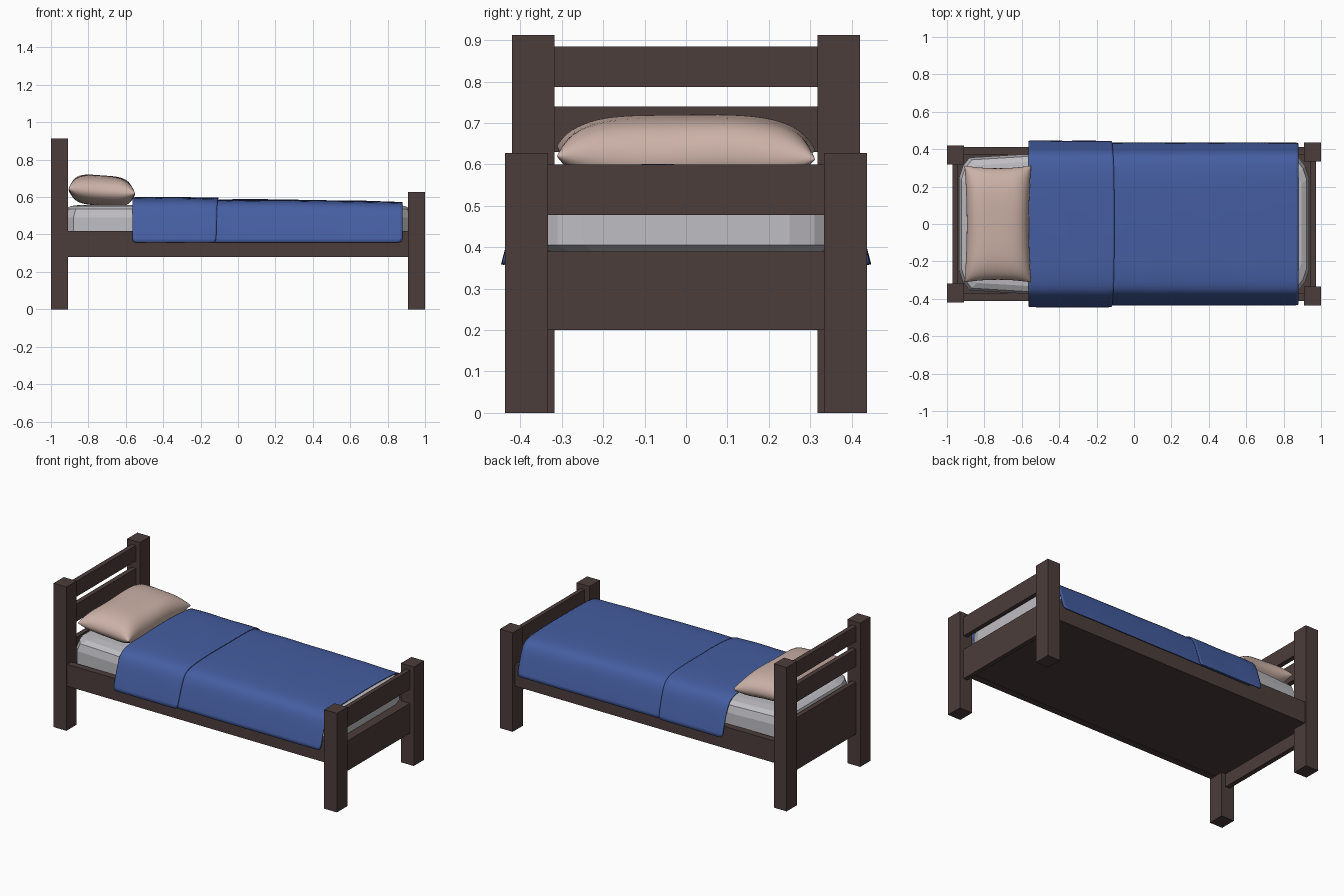
import bpy, bmesh, math

if "Cube" in bpy.data.objects:
    bpy.data.objects.remove(bpy.data.objects["Cube"])


def material(name, rgb):
    m = bpy.data.materials.new(name)
    m.diffuse_color = (*rgb, 1)
    m.use_nodes = True
    m.node_tree.nodes["Principled BSDF"].inputs["Base Color"].default_value = m.diffuse_color
    return m


WOOD = material("dark_wood", (0.072, 0.047, 0.044))
BLUE = material("blue_cloth", (0.06, 0.112, 0.36))
PINK = material("beige_pink_cloth", (0.60, 0.44, 0.385))
GREY = material("mattress_grey", (0.52, 0.51, 0.54))


def finish(name, bm, mat):
    bmesh.ops.recalc_face_normals(bm, faces=bm.faces)
    me = bpy.data.meshes.new(name)
    bm.to_mesh(me)
    bm.free()
    me.materials.append(mat)
    ob = bpy.data.objects.new(name, me)
    bpy.context.collection.objects.link(ob)
    return ob


def smooth(ob, deg=50):
    bpy.ops.object.select_all(action='DESELECT')
    ob.select_set(True)
    bpy.context.view_layer.objects.active = ob
    bpy.ops.object.shade_smooth_by_angle(angle=math.radians(deg))


def box(name, x, y, z, mat=WOOD):
    bm = bmesh.new()
    bmesh.ops.create_cube(bm, size=1)
    for v in bm.verts:
        v.co = [a + (c + 0.5) * (b - a) for c, (a, b) in zip(v.co, (x, y, z))]
    return finish(name, bm, mat)


# posts and side rails, mirrored in y
for s, side in ((-1, "front"), (1, "back")):
    box(f"head_post_{side}", (-1, -0.91), sorted((s * 0.318, s * 0.42)), (0, 0.912))
    box(f"foot_post_{side}", (0.91, 1), sorted((s * 0.333, s * 0.437)), (0, 0.628))
    box(f"side_rail_{side}", (-0.95, 0.95), sorted((s * 0.37, s * 0.412)), (0.28, 0.418))

# head boards, foot boards and base panel
for name, z in (("head_top_rail", (0.787, 0.885)), ("head_middle_rail", (0.63, 0.74)),
                ("head_lower_board", (0.2, 0.53))):
    box(name, (-0.97, -0.94), (-0.33, 0.33), z)
for name, z in (("foot_top_rail", (0.478, 0.6)), ("foot_lower_board", (0.2, 0.39))):
    box(name, (0.945, 0.972), (-0.345, 0.345), z)
box("base_panel", (-0.96, 0.96), (-0.375, 0.375), (0.282, 0.39))

# mattress: stacked rings with cut corners
bm = bmesh.new()
rings = []
for z, inset in ((0.388, 0.03), (0.405, 0), (0.49, 0), (0.535, 0.012), (0.552, 0.04), (0.558, 0.09)):
    quarter = ((0.935, 0.25), (0.915, 0.31), (0.88, 0.355), (0.60, 0.372))
    pts = []
    for sx, sy in ((1, 1), (-1, 1), (-1, -1), (1, -1)):
        q = [(sx * (x - inset), sy * (y - inset)) for x, y in quarter]
        pts += q if sx * sy > 0 else q[::-1]
    rings.append([bm.verts.new((x, y, z)) for x, y in pts])
for a, b in zip(rings, rings[1:]):
    for i in range(len(a)):
        j = (i + 1) % len(a)
        bm.faces.new((a[i], a[j], b[j], b[i]))
bm.faces.new(rings[0])
bm.faces.new(rings[-1])
finish("mattress", bm, GREY)

# blanket: half section swept along x, with light waves
HALF = ((0, 0.585), (0.1, 0.585), (0.2, 0.583), (0.28, 0.579), (0.33, 0.571), (0.36, 0.556),
        (0.38, 0.53), (0.395, 0.49), (0.41, 0.44), (0.422, 0.40), (0.432, 0.358))
SECTION = [(-y, z) for y, z in HALF[:0:-1]] + list(HALF)


def cloth(name, x0, x1, n, lift, wave, bow):
    bm = bmesh.new()
    rows = []
    for i in range(n + 1):
        t = i / n
        row = []
        for y, z in SECTION:
            side = min(1, abs(y) / 0.43)
            x = x0 + t * (x1 - x0) - bow * t * side ** 4
            ripple = wave * math.sin(17 * x + 9 * y) * math.cos(7 * y + 5 * x)
            sag = 0.015 * max(0, (x + 0.1)) ** 2 * (1 - side ** 6)
            out = 1 + (lift + 0.6 * ripple) / 0.43 * side ** 3
            row.append(bm.verts.new((x, y * out, z + (lift + ripple) * (1 - side ** 6) - sag)))
        rows.append(row)
    for a, b in zip(rows, rows[1:]):
        for j in range(len(a) - 1):
            bm.faces.new((a[j], b[j], b[j + 1], a[j + 1]))
    ob = finish(name, bm, BLUE)
    sub = ob.modifiers.new("round", 'SUBSURF')
    sub.levels = sub.render_levels = 1
    thick = ob.modifiers.new("thickness", 'SOLIDIFY')
    thick.thickness = 0.007
    thick.offset = 0
    smooth(ob)


cloth("blanket", -0.5, 0.88, 40, 0, 0.0015, 0)
cloth("blanket_fold", -0.565, -0.105, 20, 0.01, 0.003, 0.012)

# pillow: two puffed grids meeting at a pinched seam
bm = bmesh.new()
N = 28
for sign, height in ((1, 0.088), (-1, 0.074)):
    grid = []
    for i in range(N + 1):
        row = []
        for j in range(N + 1):
            u, v = (math.sin((2 * k / N - 1) * math.pi / 2) for k in (i, j))
            puff = max(0, (1 - u ** 4) * (1 - v ** 4)) ** 0.5
            crease = 1 + 0.04 * math.sin(9 * u + 4 * v) * (u * v) ** 2
            x = -0.728 + u * (0.166 + 0.012 * v * v)
            y = v * (0.298 + 0.014 * u * u)
            z = 0.628 - 0.012 * u + 0.004 * math.sin(5 * v) * u * u + sign * height * puff * crease
            row.append(bm.verts.new((x, y, z)))
        grid.append(row)
    for i in range(N):
        for j in range(N):
            bm.faces.new((grid[i][j], grid[i + 1][j], grid[i + 1][j + 1], grid[i][j + 1]))
bmesh.ops.remove_doubles(bm, verts=bm.verts, dist=0.0003)
smooth(finish("pillow", bm, PINK), 60)
